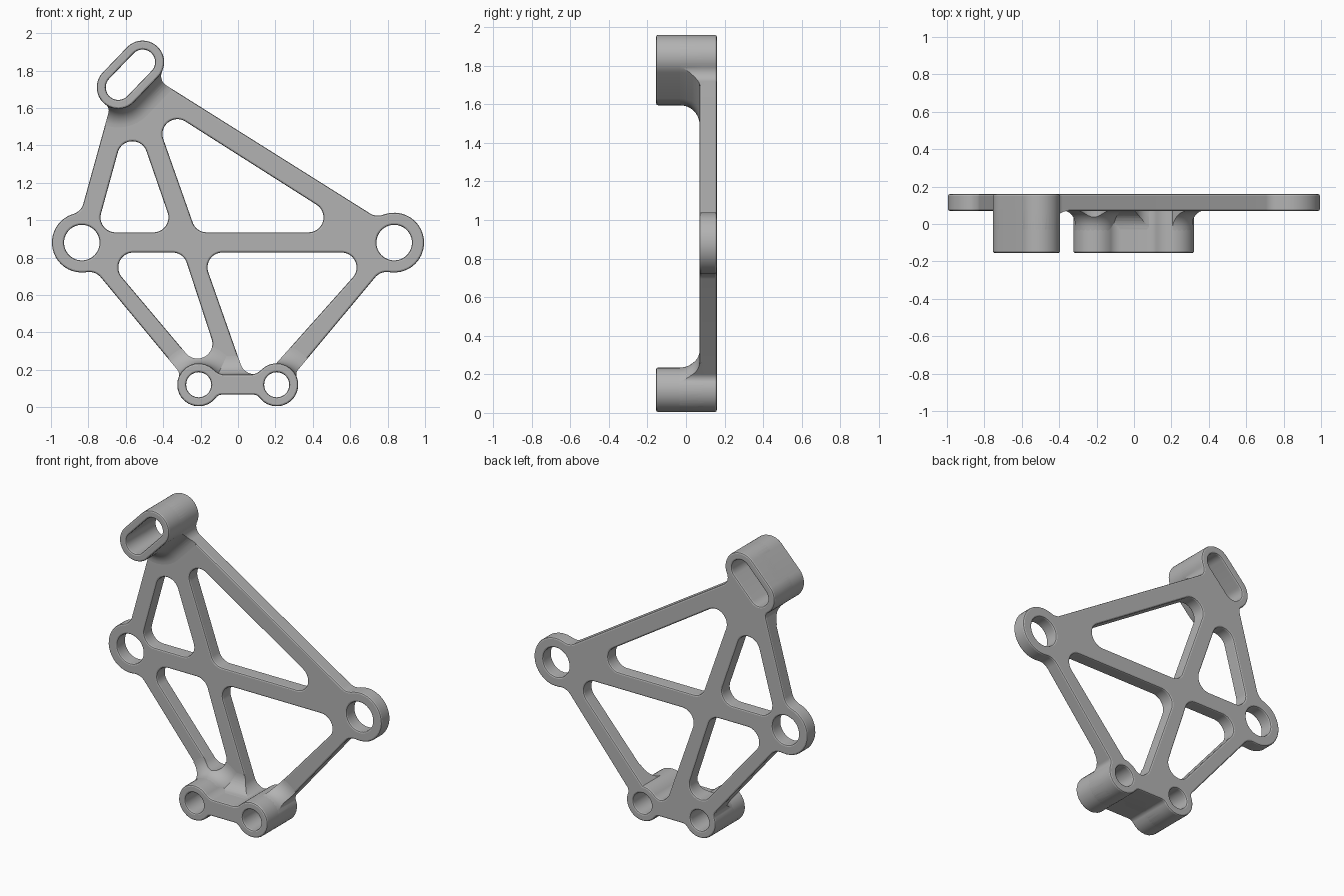
import bpy, bmesh
from math import sin, cos, asin, atan2, hypot, pi, tau

cube = bpy.data.objects.get("Cube")
if cube:
    bpy.data.objects.remove(cube)

grey = bpy.data.materials.new("satin grey")
grey.use_nodes = True
grey.diffuse_color = (0.45, 0.45, 0.45, 1)
grey.node_tree.nodes["Principled BSDF"].inputs["Base Color"].default_value = grey.diffuse_color

ARC = 20                          # steps per rounded corner
BACK, FACE, NOSE = 0.16, 0.07, -0.155
ROUND = 0.01                      # edge rounding


def belt(wheels, inset):
    """Closed outline wrapped round circles (x, z, r); negative r is a concave fillet."""
    wheels = [(x, z, r - inset) for x, z, r in wheels]
    if len(wheels) == 1:
        x, z, r = wheels[0]
        return [(x + r * cos(tau * i / 48), z + r * sin(tau * i / 48)) for i in range(48)]
    count = len(wheels)
    heading = []
    for i, (x, z, r) in enumerate(wheels):
        x2, z2, r2 = wheels[(i + 1) % count]
        lean = (r2 - r) / hypot(x2 - x, z2 - z)
        heading.append(atan2(z2 - z, x2 - x) - asin(max(-1, min(1, lean))))
    points = []
    for i, (x, z, r) in enumerate(wheels):
        start = heading[i - 1]
        turn = (heading[i] - start) % tau
        if r < 0:
            turn -= tau
        for k in range(ARC + 1):
            a = start + turn * k / ARC - pi / 2
            points.append((x + r * cos(a), z + r * sin(a)))
    return points


def solid(name, loops, layers):
    """Loft outlines through (y, inset) layers; the first loop is outer, the rest are holes."""
    bm = bmesh.new()
    for n, wheels in enumerate(loops):
        side = 1 if n == 0 else -1
        rings = [[bm.verts.new((x, y, z)) for x, z in belt(wheels, side * inset)]
                 for y, inset in layers]
        for lower, upper in zip(rings, rings[1:]):
            for i in range(len(lower)):
                bm.faces.new((lower[i - 1], lower[i], upper[i], upper[i - 1]))
    bmesh.ops.remove_doubles(bm, verts=bm.verts[:], dist=0.001)
    for y in (layers[0][0], layers[-1][0]):
        rim = [e for e in bm.edges if e.is_boundary and all(abs(v.co.y - y) < 1e-4 for v in e.verts)]
        bmesh.ops.triangle_fill(bm, edges=rim, use_beauty=True)
    bmesh.ops.recalc_face_normals(bm, faces=bm.faces[:])
    mesh = bpy.data.meshes.new(name)
    bm.to_mesh(mesh)
    bm.free()
    mesh.materials.append(grey)
    obj = bpy.data.objects.new(name, mesh)
    bpy.context.collection.objects.link(obj)
    return obj


def activate(obj):
    bpy.ops.object.select_all(action='DESELECT')
    obj.select_set(True)
    bpy.context.view_layer.objects.active = obj


def smooth(obj):
    activate(obj)
    bpy.ops.object.shade_smooth_by_angle(angle=pi / 9)


def rounded(y0, y1):
    steps = [(ROUND * (1 - cos(a)), ROUND * (1 - sin(a))) for a in (0, pi / 4, pi / 2)]
    return [(y0 + d, i) for d, i in steps] + [(y1 - d, i) for d, i in reversed(steps)]


def corners(*centres):
    return [(x, z, 0.08) for x, z in centres]


# Shared circles
ear_l, ear_r = (-0.835, 0.88, 0.16), (0.835, 0.88, 0.16)
foot_l, foot_r = (-0.21, 0.12, 0.115), (0.207, 0.12, 0.115)
slot_top, slot_low = (-0.51, 1.845, 0.115), (-0.64, 1.71, 0.115)
under_bridge = [(-0.086, 0.027, -0.04), (0.083, 0.027, -0.04)]


def bore(wheel, r):
    return (wheel[0], wheel[1], r)


foot_bores = [[bore(foot_l, 0.067)], [bore(foot_r, 0.067)]]
slot_bore = [bore(slot_top, 0.067), bore(slot_low, 0.067)]

# Plate outline, counter-clockwise from the left ear
outline = [
    ear_r, (0.748, 1.104, -0.08), (-0.351, 1.771, -0.06),
    slot_top, slot_low, (-0.731, 1.585, -0.04), (-0.904, 1.11, -0.08),
    ear_l, (-0.795, 0.643, -0.08), (-0.355, 0.1745, -0.04),
    foot_l, *under_bridge, foot_r, (0.352, 0.1745, -0.04), (0.795, 0.643, -0.08),
]

# Rounded windows between the ribs
windows = [
    corners((-0.565, 1.342), (-0.655, 1.015), (-0.452, 1.015)),
    corners((-0.324, 1.46), (-0.167, 1.015), (0.377, 1.015)),
    corners((-0.56, 0.747), (-0.217, 0.34), (-0.35, 0.747)),
    corners((-0.083, 0.747), (0.09, 0.256), (0.129, 0.27), (0.554, 0.747)),
]
plate_loops = [outline, *windows, [bore(ear_l, 0.095)], [bore(ear_r, 0.095)],
               slot_bore, *foot_bores]
smooth(solid("ribbed_plate", plate_loops, rounded(FACE, BACK)))

# Full-depth slotted boss, and the twin lower bosses with their bridge
smooth(solid("slotted_boss", [[slot_top, slot_low], slot_bore], rounded(NOSE, BACK)))
twin = [foot_l, *under_bridge, foot_r, (0.066, 0.255, -0.08), (-0.069, 0.255, -0.08)]
smooth(solid("lower_twin_boss", [twin, *foot_bores], rounded(NOSE, BACK)))

# Concave blends from the bosses to the plate, trimmed to the plate outline
SWEEP = 0.1
blend = [(FACE - SWEEP - 0.02, 0.003)]
for i in range(11):
    a = pi / 2 * i / 10
    blend.append((FACE - SWEEP + SWEEP * sin(a), SWEEP * (cos(a) - 1)))
blend.append((FACE + 0.02, -SWEEP))

trim = solid("trim_helper", plate_loops, [(-0.12, 0), (0.12, 0)])
trim.hide_render = True
skirts = {
    "slotted_boss_blend": [slot_top, slot_low],
    "left_foot_blend": [foot_r],
    "right_foot_blend": [foot_l],
    "bridge_blend": [bore(foot_l, 0.055), bore(foot_r, 0.055)],
}
for name, wheels in skirts.items():
    skirt = solid(name, [wheels], blend)
    activate(skirt)
    cut = skirt.modifiers.new("trim", 'BOOLEAN')
    cut.operation, cut.solver, cut.object = 'INTERSECT', 'EXACT', trim
    bpy.ops.object.modifier_apply(modifier=cut.name)
    smooth(skirt)
bpy.data.objects.remove(trim)
